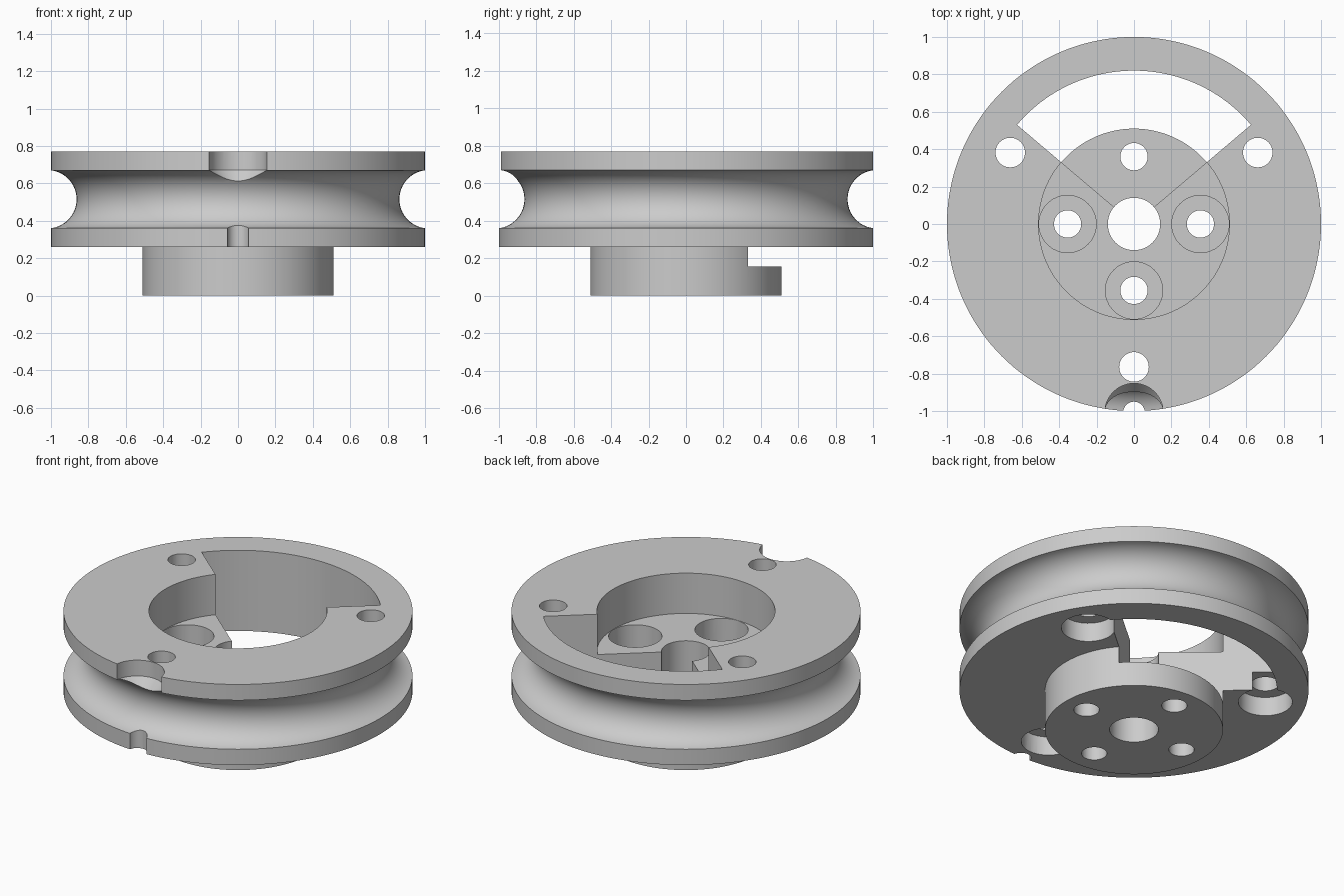
import bpy, bmesh, math

cube = bpy.data.objects.get("Cube")
if cube:
    bpy.data.objects.remove(cube, do_unlink=True)

grey = bpy.data.materials.new("plain_grey")
grey.use_nodes = True
colour = (0.6, 0.6, 0.6, 1)
grey.diffuse_color = colour
grey.node_tree.nodes["Principled BSDF"].inputs["Base Color"].default_value = colour


def finish(name, bm, location=(0, 0, 0)):
    """Turn a bmesh into a linked object."""
    bmesh.ops.remove_doubles(bm, verts=bm.verts, dist=1e-5)
    bmesh.ops.recalc_face_normals(bm, faces=bm.faces)
    mesh = bpy.data.meshes.new(name)
    bm.to_mesh(mesh)
    bm.free()
    mesh.materials.append(grey)
    obj = bpy.data.objects.new(name, mesh)
    obj.location = location
    bpy.context.collection.objects.link(obj)
    return obj


def lathe(name, profile, x=0, y=0, steps=48):
    """Revolve a closed (radius, height) profile about a vertical axis."""
    bm = bmesh.new()
    verts = [bm.verts.new((r, 0, z)) for r, z in profile]
    edges = [bm.edges.new((verts[i - 1], v)) for i, v in enumerate(verts)
             if verts[i - 1].co.x + v.co.x > 0]
    bmesh.ops.spin(bm, geom=verts + edges, axis=(0, 0, 1), cent=(0, 0, 0),
                   angle=math.tau, steps=steps, use_merge=False)
    return finish(name, bm, (x, y, 0))


def wedge(name, radius, start, end, low, high, steps=48):
    """Vertical pie slice between two angles in degrees."""
    bm = bmesh.new()
    points = [(0, 0, low)]
    for i in range(steps + 1):
        a = math.radians(start + (end - start) * i / steps)
        points.append((radius * math.cos(a), radius * math.sin(a), low))
    face = bm.faces.new([bm.verts.new(p) for p in points])
    top = bmesh.ops.extrude_face_region(bm, geom=[face])
    moved = [g for g in top["geom"] if isinstance(g, bmesh.types.BMVert)]
    bmesh.ops.translate(bm, verts=moved, vec=(0, 0, high - low))
    return finish(name, bm)


# Grooved wheel with lower hub, upper recess and centre bore
BASE, TOP, FLOOR, POCKET = 0.26, 0.77, 0.515, 0.155
HUB, BORE = 0.51, 0.14
groove = []
for i in range(25):
    a = math.radians(-83 + 166 * i / 24)
    groove.append((1.019 - 0.156 * math.cos(a), 0.515 + 0.156 * math.sin(a)))
profile = [(BORE, 0), (HUB, 0), (HUB, BASE), (1, BASE), *groove,
           (1, TOP), (HUB, TOP), (HUB, FLOOR), (BORE, FLOOR)]
wheel = lathe("pulley_wheel", profile, steps=144)

# Fan-shaped window
cutters = [wedge("window_cutter", 0.82, 40.3, 139.7, POCKET, 1)]

# Hub screw holes, three of them counterbored from above
counterbore = [(0, -0.1), (0.073, -0.1), (0.073, POCKET), (0.153, POCKET),
               (0.153, 0.6), (0, 0.6)]
for x, y in ((-0.355, 0), (0.355, 0), (0, -0.355)):
    cutters.append(lathe("hub_hole_cutter", counterbore, x, y))
plain = [(0, -0.1), (0.073, -0.1), (0.073, 0.6), (0, 0.6)]
cutters.append(lathe("back_hole_cutter", plain, 0, 0.36))

# Rim holes, counterbored from below
rim_hole = [(0, 0.2), (0.155, 0.2), (0.155, 0.38), (0.079, 0.38),
            (0.079, 1), (0, 1)]
for angle in (30, 150, 270):
    a = math.radians(angle)
    cutters.append(lathe("rim_hole_cutter", rim_hole,
                         0.764 * math.cos(a), 0.764 * math.sin(a)))

# Countersunk notch at the front edge
notch = [(0, 0.1), (0.058, 0.1), (0.058, 0.545), (0.156, 0.67),
         (0.156, 0.9), (0, 0.9)]
cutters.append(lathe("edge_notch_cutter", notch, 0, -1.008))

# Cut everything, then drop the cutters
bpy.context.view_layer.objects.active = wheel
for cutter in cutters:
    mod = wheel.modifiers.new("cut", "BOOLEAN")
    mod.operation = "DIFFERENCE"
    mod.solver = "EXACT"
    mod.object = cutter
    bpy.ops.object.modifier_apply(modifier=mod.name)
    bpy.data.objects.remove(cutter, do_unlink=True)

bpy.ops.object.select_all(action="DESELECT")
wheel.select_set(True)
bpy.ops.object.shade_smooth_by_angle(angle=math.radians(25))
